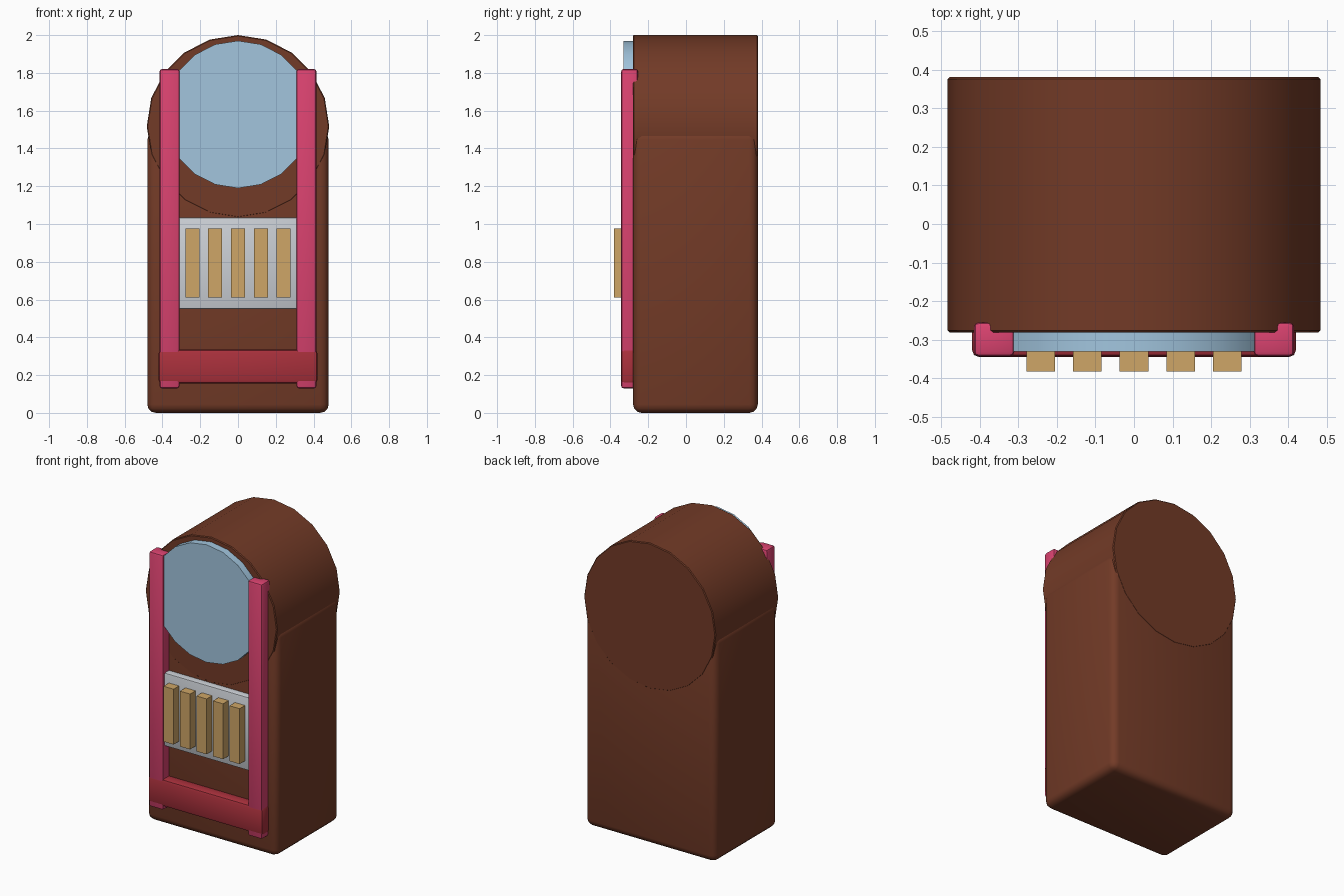
import bpy
import math

cube = bpy.data.objects.get("Cube")
if cube:
    bpy.data.objects.remove(cube, do_unlink=True)


def material(name, rgb):
    mat = bpy.data.materials.new(name)
    mat.use_nodes = True
    mat.diffuse_color = (*rgb, 1)
    mat.node_tree.nodes["Principled BSDF"].inputs["Base Color"].default_value = (*rgb, 1)
    return mat


brown = material("dark_wood_brown", (0.17, 0.043, 0.02))
pink = material("rail_pink", (0.70, 0.055, 0.16))
blue = material("dial_blue", (0.36, 0.56, 0.73))
grey = material("panel_grey", (0.60, 0.63, 0.67))
tan = material("key_tan", (0.62, 0.38, 0.135))
red = material("sill_red", (0.40, 0.03, 0.045))


def finish(obj, name, mat, bevel, segments):
    obj.name = name
    obj.data.materials.append(mat)
    bpy.ops.object.transform_apply(location=False, rotation=True, scale=True)
    if bevel:
        mod = obj.modifiers.new("Bevel", "BEVEL")
        mod.width = bevel
        mod.segments = segments
        mod.limit_method = "ANGLE"
        bpy.ops.object.modifier_apply(modifier=mod.name)
    bpy.ops.object.shade_smooth_by_angle(angle=math.radians(35))
    return obj


def box(name, xs, ys, zs, mat, bevel=0, segments=2):
    spans = (xs, ys, zs)
    bpy.ops.mesh.primitive_cube_add(size=1, location=[sum(s) / 2 for s in spans])
    obj = bpy.context.object
    obj.scale = [s[1] - s[0] for s in spans]
    return finish(obj, name, mat, bevel, segments)


def disc(name, radius, ys, z, mat, bevel=0):
    # Twenty-sided cylinder lying along y, with a vertex at the top
    bpy.ops.mesh.primitive_cylinder_add(
        vertices=20, radius=radius, depth=ys[1] - ys[0],
        location=(0, sum(ys) / 2, z), rotation=(math.pi / 2, 0, 0))
    return finish(bpy.context.object, name, mat, bevel, 1)


# Cabinet with a rounded head
box("cabinet_body", (-0.48, 0.48), (-0.28, 0.38), (0, 1.49), brown, 0.045, 3)
disc("cabinet_head", 0.483, (-0.281, 0.381), 1.517, brown, 0.005)

# Round face
disc("round_face", 0.39, (-0.33, -0.26), 1.58, blue)

# Side rails
for side, name in ((-1, "right_rail"), (1, "left_rail")):
    box(name, sorted((side * 0.31, side * 0.415)), (-0.343, -0.255),
        (0.13, 1.82), pink, 0.012)

# Sill across the bottom
box("bottom_sill", (-0.42, 0.42), (-0.345, -0.26), (0.155, 0.335), red, 0.018)

# Panel with five upright keys
box("key_panel", (-0.32, 0.32), (-0.325, -0.26), (0.55, 1.035), grey, 0.008)
for i in range(5):
    x = (i - 2) * 0.121
    box(f"key_{i + 1}", (x - 0.037, x + 0.037), (-0.382, -0.3), (0.61, 0.977), tan)
